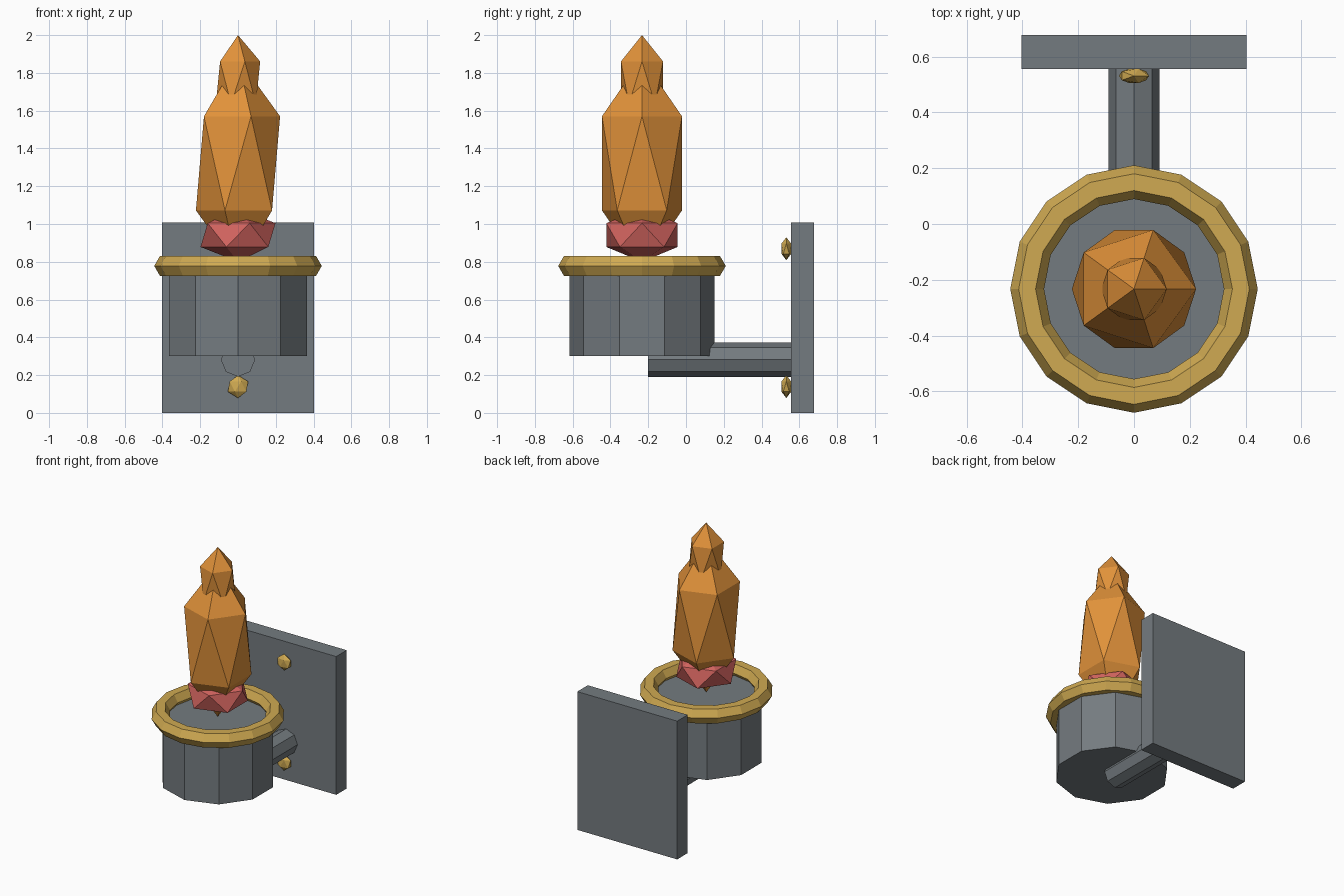
import bpy
import math

if "Cube" in bpy.data.objects:
    bpy.data.objects.remove(bpy.data.objects["Cube"])

CY = -0.233  # y of the torch axis


def material(name, rgb):
    m = bpy.data.materials.new(name)
    m.diffuse_color = (*rgb, 1.0)
    m.use_nodes = True
    m.node_tree.nodes["Principled BSDF"].inputs["Base Color"].default_value = m.diffuse_color
    return m


iron = material("iron grey", (0.175, 0.198, 0.214))
brass = material("brass gold", (0.631, 0.402, 0.084))
orange = material("flame orange", (0.753, 0.287, 0.042))
red = material("ember red", (0.645, 0.127, 0.114))


def finish(name, mat):
    ob = bpy.context.object
    ob.name = name
    ob.data.materials.append(mat)
    return ob


def gem(name, loc, scale, mat):
    """Stretched 20-sided ball."""
    bpy.ops.mesh.primitive_ico_sphere_add(subdivisions=1, radius=1, location=loc)
    ob = finish(name, mat)
    ob.scale = scale
    return ob


def cylinder(name, sides, radius, depth, loc, mat, rot=(0, 0, 0)):
    bpy.ops.mesh.primitive_cylinder_add(vertices=sides, radius=radius, depth=depth,
                                        location=loc, rotation=rot)
    return finish(name, mat)


# Wall plate
bpy.ops.mesh.primitive_cube_add(size=1, location=(0, 0.6165, 0.504))
finish("wall_plate", iron).scale = (0.806, 0.121, 1.008)

# Screws on the plate
for name, z in (("lower_screw", 0.139), ("upper_screw", 0.869)):
    gem(name, (0, 0.531, z), (0.0605, 0.0302, 0.0605), brass)

# Arm from the plate to under the cup
cylinder("support_arm", 8, 0.0907, 0.76, (0, 0.18, 0.282), iron, (math.pi / 2, 0, 0))

# Cup and its rim
cylinder("cup", 10, 0.383, 0.4535, (0, CY, 0.5288), iron)
bpy.ops.mesh.primitive_torus_add(major_segments=16, minor_segments=6, major_radius=0.383,
                                 minor_radius=0.0605, location=(0, CY, 0.778))
finish("cup_rim", brass)

# Embers and flames
gem("embers", (0, CY, 0.9415), (0.222, 0.222, 0.141), red)
gem("main_flame", (0, CY, 1.321), (0.249, 0.249, 0.557), orange)
gem("flame_tip", (0, CY, 1.748), (0.131, 0.131, 0.252), orange)
